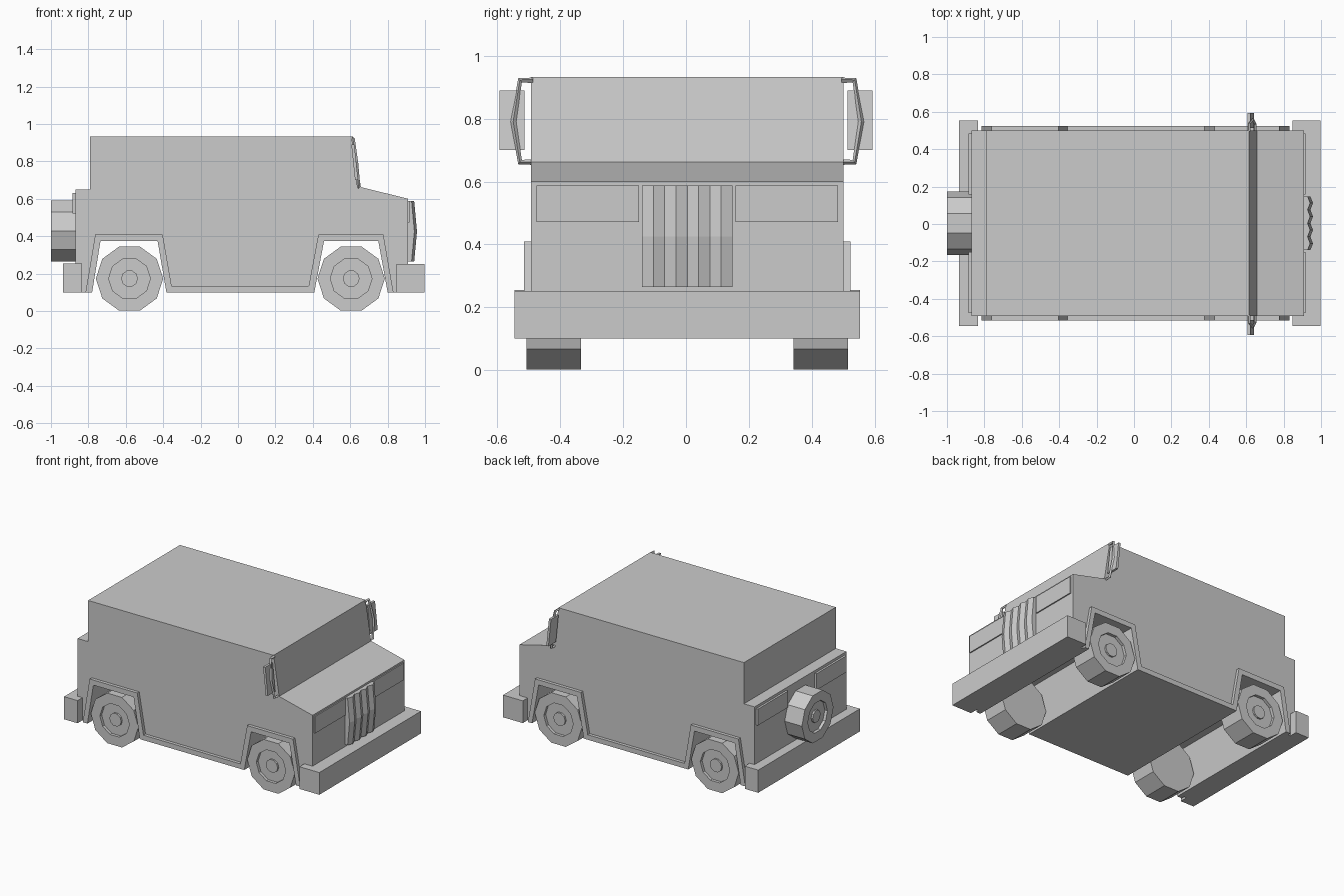
import bpy, bmesh, math
from mathutils import Vector

cube = bpy.data.objects.get("Cube")
if cube:
    bpy.data.objects.remove(cube, do_unlink=True)

paint = bpy.data.materials.new("light_grey")
paint.use_nodes = True
GREY = (0.6, 0.6, 0.6, 1)
paint.diffuse_color = GREY
paint.node_tree.nodes["Principled BSDF"].inputs["Base Color"].default_value = GREY
MID = 0.004  # centre line of the bodywork


def finish(name, bm):
    bmesh.ops.recalc_face_normals(bm, faces=bm.faces)
    mesh = bpy.data.meshes.new(name)
    bm.to_mesh(mesh)
    bm.free()
    obj = bpy.data.objects.new(name, mesh)
    mesh.materials.append(paint)
    bpy.context.collection.objects.link(obj)
    return obj


def prism(name, outline, y0, y1):
    """Side outline in x and z, extruded across the car."""
    bm = bmesh.new()
    face = bm.faces.new([bm.verts.new((x, y0 + MID, z)) for x, z in outline])
    ext = bmesh.ops.extrude_face_region(bm, geom=[face])
    verts = [v for v in ext["geom"] if isinstance(v, bmesh.types.BMVert)]
    bmesh.ops.translate(bm, verts=verts, vec=(0, y1 - y0, 0))
    return finish(name, bm)


def box(name, x0, x1, y0, y1, z0, z1):
    return prism(name, [(x0, z0), (x1, z0), (x1, z1), (x0, z1)], y0, y1)


def wheel(name, centre, out, radius, width):
    """Ten-sided wheel with a recessed rim and hub; out is the outer direction."""
    out = Vector(out)
    side = Vector((0, 0, 1)).cross(out)
    rim, hub = radius * 0.62, radius * 0.25
    steps = [(radius, 0), (radius, width), (rim, width), (rim, width - 0.02),
             (hub, width - 0.02), (hub, width - 0.008)]
    bm = bmesh.new()
    rings = []
    for r, d in steps:
        angles = [math.tau * k / 10 for k in range(10)]
        rings.append([bm.verts.new(Vector(centre) + out * d + side * r * math.cos(a)
                                   + Vector((0, 0, r * math.sin(a)))) for a in angles])
    for a, b in zip(rings, rings[1:]):
        for k in range(10):
            j = (k + 1) % 10
            bm.faces.new((a[k], a[j], b[j], b[k]))
    bm.faces.new(rings[0])
    bm.faces.new(rings[-1])
    return finish(name, bm)


# Wheel openings, as inner edge and outer edge of the trim
rear_in = [(-0.78, 0.1), (-0.735, 0.375), (-0.43, 0.375), (-0.383, 0.1)]
front_in = [(0.408, 0.1), (0.46, 0.375), (0.75, 0.375), (0.8, 0.1)]
trim_out = [(-0.815, 0.1), (-0.763, 0.41), (-0.403, 0.41), (-0.355, 0.134),
            (0.378, 0.134), (0.43, 0.41), (0.777, 0.41), (0.831, 0.1)]

# Body shell with open wheel tunnels
roofline = [(0.91, 0.1), (0.91, 0.6), (0.657, 0.662), (0.615, 0.932),
            (-0.79, 0.932), (-0.79, 0.65), (-0.87, 0.65), (-0.87, 0.1)]
prism("body", rear_in + front_in + roofline, -0.497, 0.497)

# Bumpers
box("rear_bumper", -0.935, -0.833, -0.55, 0.55, 0.1, 0.255)
box("front_bumper", 0.848, 0.998, -0.55, 0.55, 0.1, 0.252)

for s, label in ((1, "left"), (-1, "right")):
    # Arch and sill trim
    prism(label + "_arch_trim", trim_out + (rear_in + front_in)[::-1], s * 0.49, s * 0.519)
    # Lamp panels
    box(label + "_headlamp_panel", 0.905, 0.918, s * 0.154, s * 0.48, 0.472, 0.588)
    box(label + "_tail_lamp_panel", -0.884, -0.865, s * 0.154, s * 0.48, 0.52, 0.632)
    # Road wheels
    for x, end in ((-0.58, "rear"), (0.605, "front")):
        wheel(f"{label}_{end}_wheel", (x, MID + s * 0.338, 0.173), (0, s, 0), 0.18, 0.173)
    # Mirror plate, leaning with the windscreen
    prism(label + "_mirror", [(0.626, 0.7), (0.642, 0.7), (0.622, 0.89), (0.606, 0.89)],
          s * 0.513 - MID, s * 0.594 - MID)
    # Bent mirror bracket
    path = [(0.645, 0.49, 0.662), (0.645, 0.532, 0.662), (0.634, 0.553, 0.79),
            (0.615, 0.532, 0.922), (0.615, 0.49, 0.922)]
    curve = bpy.data.curves.new(label + "_mirror_bracket", "CURVE")
    curve.dimensions = "3D"
    curve.bevel_depth = 0.009
    curve.bevel_resolution = 0
    curve.use_fill_caps = True
    line = curve.splines.new("POLY")
    line.points.add(len(path) - 1)
    for point, (x, y, z) in zip(line.points, path):
        point.co = (x, s * y + MID, z, 1)
    line.use_smooth = False
    curve.materials.append(paint)
    bpy.context.collection.objects.link(bpy.data.objects.new(label + "_mirror_bracket", curve))

# Spare wheel on the tail
wheel("spare_wheel", (-0.865, MID, 0.428), (-1, 0, 0), 0.171, 0.135)

# Ribbed grille, bowed forward at mid height
bm = bmesh.new()
columns = []
for i in range(9):
    y = MID + (i - 4) * 0.036
    rib = 0.928 + (0.014 if i % 2 else 0)
    points = [(0.9, 0.265), (rib, 0.265), (rib + 0.015, 0.425), (rib, 0.587), (0.9, 0.587)]
    columns.append([bm.verts.new((x, y, z)) for x, z in points])
for a, b in zip(columns, columns[1:]):
    for k in range(5):
        j = (k + 1) % 5
        bm.faces.new((a[k], b[k], b[j], a[j]))
bm.faces.new(columns[0])
bm.faces.new(columns[-1])
finish("grille", bm)
